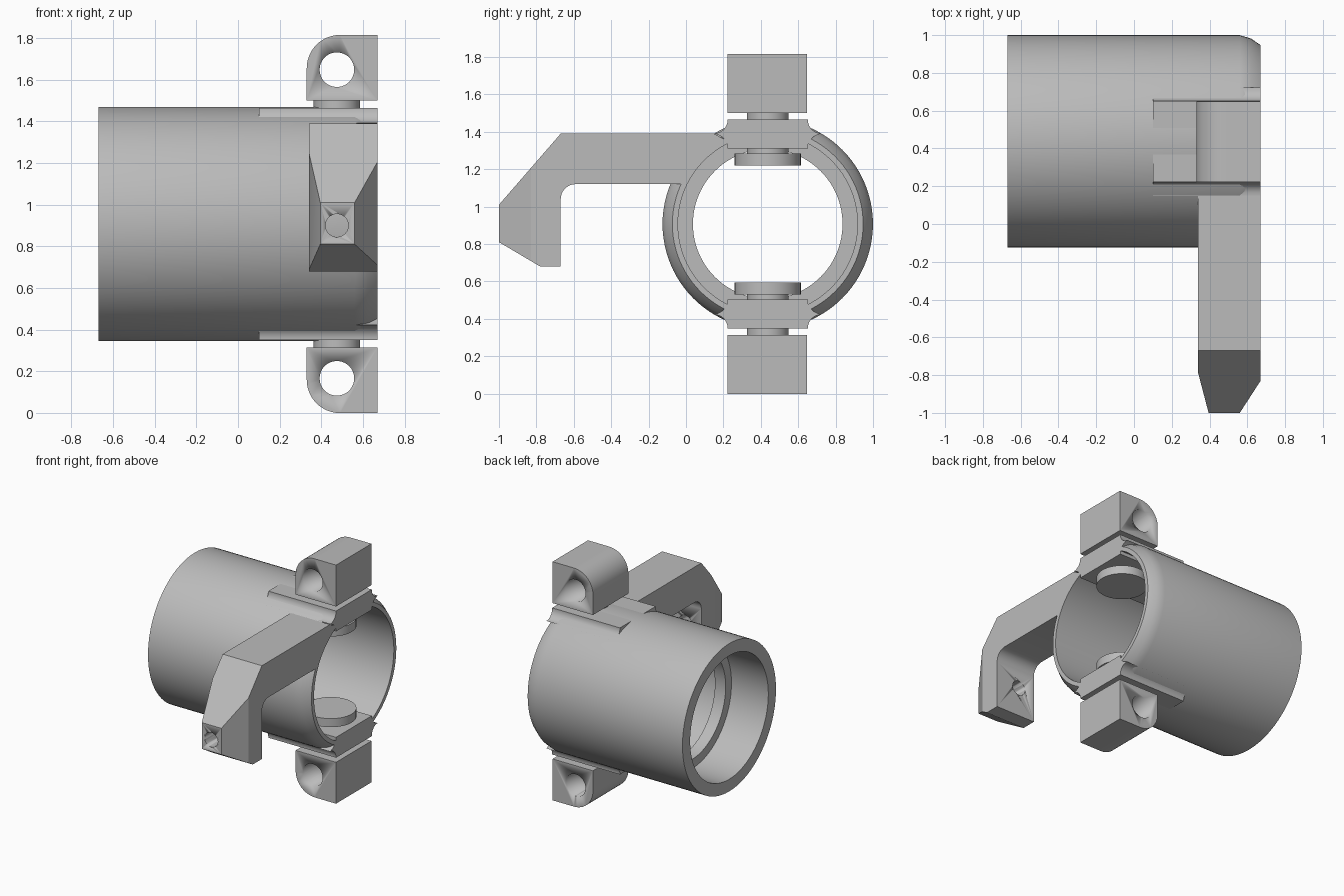
import bpy, bmesh
from math import sin, cos, pi, radians
from mathutils import Vector, Matrix

if "Cube" in bpy.data.objects:
    bpy.data.objects.remove(bpy.data.objects["Cube"], do_unlink=True)

CY, CZ = 0.437, 0.907      # tube axis, running along x
PIN_X = 0.475              # pivot pin position
END = 0.67                 # open end of the tube

grey = bpy.data.materials.new("light_grey")
grey.use_nodes = True
grey.diffuse_color = (0.5, 0.5, 0.5, 1)
grey.node_tree.nodes["Principled BSDF"].inputs["Base Color"].default_value = (0.5, 0.5, 0.5, 1)


def finish(bm, name):
    bmesh.ops.recalc_face_normals(bm, faces=bm.faces)
    mesh = bpy.data.meshes.new(name)
    bm.to_mesh(mesh)
    bm.free()
    mesh.materials.append(grey)
    ob = bpy.data.objects.new(name, mesh)
    bpy.context.collection.objects.link(ob)
    bpy.ops.object.select_all(action='DESELECT')
    ob.select_set(True)
    bpy.context.view_layer.objects.active = ob
    bpy.ops.object.shade_smooth_by_angle(angle=radians(25))
    return ob


def arc(cx, cy, r, a0, a1, n=12):
    angles = [radians(a0 + (a1 - a0) * i / n) for i in range(n + 1)]
    return [(cx + r * cos(a), cy + r * sin(a)) for a in angles]


def prism(points, offset):
    """Closed 3D outline swept along an offset."""
    bm = bmesh.new()
    face = bm.faces.new([bm.verts.new(p) for p in points])
    new = bmesh.ops.extrude_face_region(bm, geom=[face])["geom"]
    bmesh.ops.translate(bm, vec=offset, verts=[v for v in new if isinstance(v, bmesh.types.BMVert)])
    return bm


def cylinder(name, r, depth, centre, rot=Matrix()):
    bm = bmesh.new()
    bmesh.ops.create_cone(bm, cap_ends=True, segments=48, radius1=r, radius2=r,
                          depth=depth, matrix=Matrix.Translation(centre) @ rot)
    return finish(bm, name)


def drill(ob, r, centre, depth):
    """Cut a round hole along y."""
    cutter = cylinder("hole_cutter", r, depth, centre, Matrix.Rotation(pi / 2, 4, 'X'))
    cutter.hide_render = True
    mod = ob.modifiers.new("hole", 'BOOLEAN')
    mod.operation, mod.solver, mod.object = 'DIFFERENCE', 'EXACT', cutter
    bpy.context.view_layer.objects.active = ob
    bpy.ops.object.modifier_apply(modifier=mod.name)
    bpy.data.objects.remove(cutter, do_unlink=True)


# Tube: stepped bore with an inner lip, chamfered open end
profile = [(-END, 0.5625), (0.56, 0.5625), (0.62, 0.545), (END, 0.51), (END, 0.48),
           (-0.27, 0.48), (-0.27, 0.40), (-0.36, 0.40), (-0.36, 0.47), (-END, 0.47)]
bm = bmesh.new()
ring = [bm.verts.new((x, CY, CZ + r)) for x, r in profile]
edges = [bm.edges.new((ring[i - 1], ring[i])) for i in range(len(ring))]
bmesh.ops.spin(bm, geom=ring + edges, cent=(0, CY, CZ), axis=(1, 0, 0),
               angle=2 * pi, steps=96, use_merge=True)
bmesh.ops.remove_doubles(bm, verts=bm.verts, dist=0.0001)
finish(bm, "tube")

# Upper and lower pivots, mirrored about the tube axis
for side, s in (("upper", 1), ("lower", -1)):
    # Flat boss through the tube wall, with concave flares
    half = [(0.215, 0.403), (0.215, 0.44), (0.25, 0.47)] + arc(0.285, 0.555, 0.07, 270, 180, 8) + [(0.215, 0.558)]
    outline = half + [(-y, z) for y, z in reversed(half)]
    bm = prism([(0.10, CY + y, CZ + s * z) for y, z in outline], (END - 0.10, 0, 0))
    finish(bm, side + "_boss")

    # Clevis block with one rounded corner and a cross hole
    outline = [(END, 0.593), (END, 0.908)] + arc(0.49, 0.748, 0.16, 90, 180) + [(0.33, 0.593)]
    bm = prism([(x, 0.222, CZ + s * z) for x, z in outline], (0, 0.426, 0))
    block = finish(bm, side + "_block")
    drill(block, 0.083, (PIN_X, CY, CZ + s * 0.741), 1)

    # Pin and its round head inside the bore
    cylinder(side + "_pin", 0.112, 0.27, (PIN_X, CY, CZ + s * 0.485))
    cylinder(side + "_pin_head", 0.177, 0.065, (PIN_X, CY, CZ + s * 0.345))

# Hooked arm, its tip narrowed by two slanting cuts
outline = [(0.15, 1.39), (-0.67, 1.39), (-1, 1.01), (-1, 0.81), (-0.78, 0.68), (-0.67, 0.68)]
outline += arc(-0.59, 1.04, 0.08, 180, 90, 8) + [(-0.03, 1.12)]
outline += arc(CY, CZ, 0.495, 155, 116)
bm = prism([(0.34, y, z) for y, z in outline], (END - 0.34, 0, 0))
for point, normal in (((0.34, -0.79, 0), (-0.21, -0.055, 0)), ((END, -0.83, 0), (0.17, -0.11, 0))):
    cut = bmesh.ops.bisect_plane(bm, geom=bm.verts[:] + bm.edges[:] + bm.faces[:],
                                 plane_co=point, plane_no=Vector(normal).normalized(), clear_outer=True)
    bmesh.ops.holes_fill(bm, edges=[e for e in bm.edges if e.is_boundary], sides=0)
arm = finish(bm, "hooked_arm")
drill(arm, 0.055, (PIN_X, -0.83, 0.90), 0.5)
